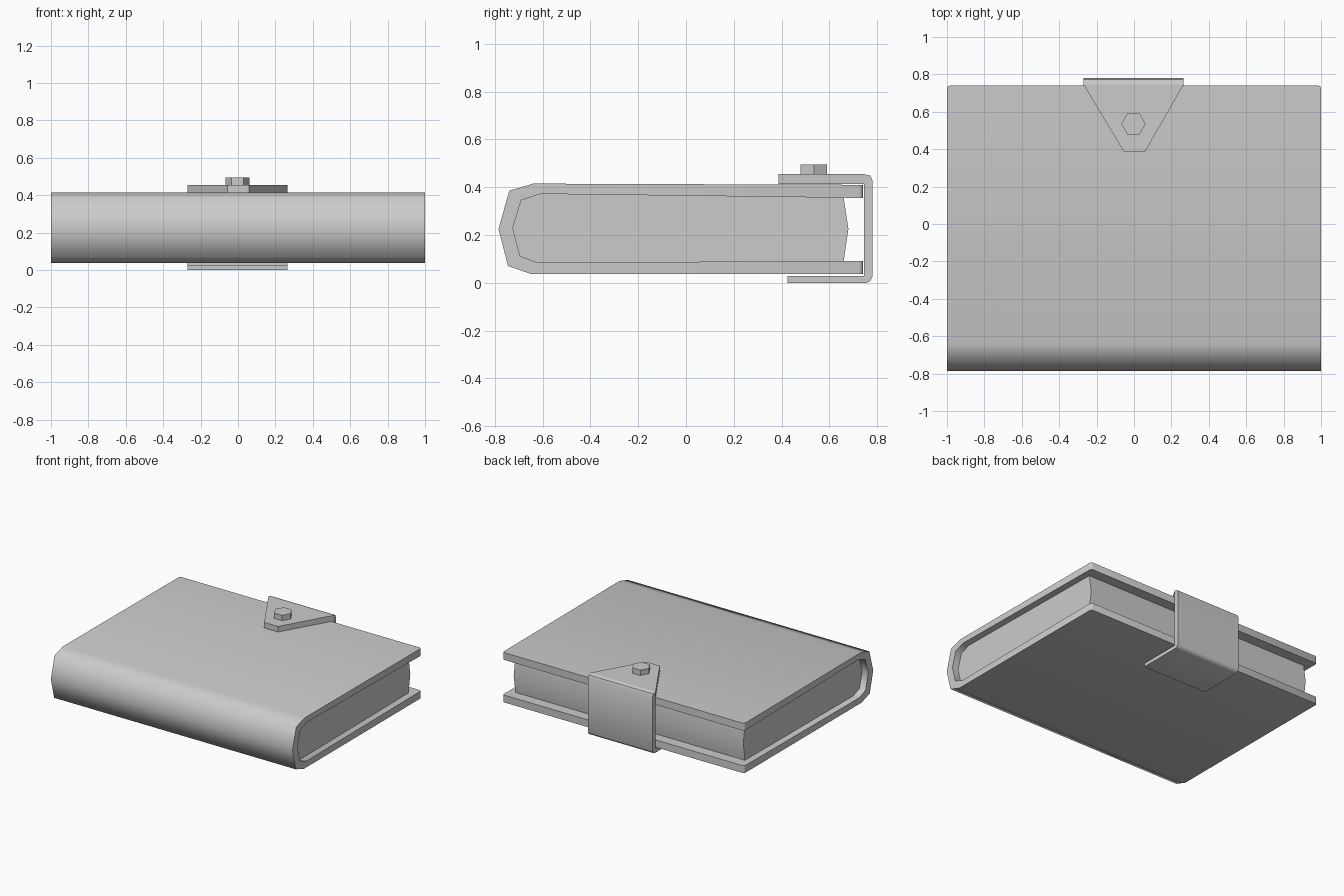
import bpy, bmesh, math
from mathutils import Vector

cube = bpy.data.objects.get("Cube")
if cube:
    bpy.data.objects.remove(cube, do_unlink=True)

grey = bpy.data.materials.new("plain_grey")
grey.use_nodes = True
GREY = (0.6, 0.6, 0.6, 1)
grey.diffuse_color = GREY
grey.node_tree.nodes["Principled BSDF"].inputs["Base Color"].default_value = GREY


def finish(name, bm, smooth=None):
    bmesh.ops.recalc_face_normals(bm, faces=bm.faces)
    mesh = bpy.data.meshes.new(name)
    bm.to_mesh(mesh)
    bm.free()
    mesh.materials.append(grey)
    obj = bpy.data.objects.new(name, mesh)
    bpy.context.collection.objects.link(obj)
    if smooth:
        bpy.ops.object.select_all(action='DESELECT')
        obj.select_set(True)
        bpy.context.view_layer.objects.active = obj
        bpy.ops.object.shade_smooth_by_angle(angle=math.radians(smooth))
    return obj


def extrude(points, depth):
    """Make a solid from one closed outline and a depth vector."""
    bm = bmesh.new()
    face = bm.faces.new([bm.verts.new(p) for p in points])
    new = bmesh.ops.extrude_face_region(bm, geom=[face])["geom"]
    verts = [v for v in new if isinstance(v, bmesh.types.BMVert)]
    bmesh.ops.translate(bm, vec=Vector(depth), verts=verts)
    return bm


def side_profile(points, x0, x1):
    return extrude([(x0, y, z) for y, z in points], (x1 - x0, 0, 0))


# Wrapped cover: a C-shaped section with a rounded spine at the front
outer = [(0.74, 0.41), (-0.64, 0.415), (-0.74, 0.385), (-0.785, 0.225),
         (-0.745, 0.07), (-0.65, 0.037), (0.74, 0.037)]
inner = [(0.74, 0.092), (-0.62, 0.084), (-0.695, 0.112), (-0.725, 0.23),
         (-0.69, 0.345), (-0.61, 0.372), (0.74, 0.355)]
bm = side_profile(outer + inner, -1, 1)
corners = [e for e in bm.edges
           if all(v.co.y > 0.7 for v in e.verts)
           and abs(e.verts[0].co.x - e.verts[1].co.x) < 0.01]
bmesh.ops.bevel(bm, geom=corners, offset=0.015, segments=2, affect='EDGES', profile=0.5)
finish("cover", bm, 62)

# Page block filling the cover, slightly bulged at the back
pages = inner[1:-1] + [(0.66, 0.357), (0.68, 0.225), (0.66, 0.091)]
finish("page_block", side_profile(pages, -0.95, 0.95), 30)

# Strap: lower tab and back, with the outer bends chamfered
STRAP_L, STRAP_R = -0.27, 0.265
band = [(0.425, 0), (0.755, 0), (0.772, 0.007), (0.78, 0.025),
        (0.78, 0.43), (0.772, 0.448), (0.745, 0.455), (0.745, 0.415),
        (0.745, 0.028), (0.425, 0.028)]
finish("strap_band", side_profile(band, STRAP_L, STRAP_R), 50)

# Tapered flap lying on the top cover
flap = [(STRAP_L, 0.745), (-0.055, 0.388), (0.06, 0.388), (STRAP_R, 0.745)]
finish("strap_flap", extrude([(x, y, 0.413) for x, y in flap], (0, 0, 0.042)))

# Hexagonal stud
hexagon = [(-0.003 + 0.065 * math.cos(i * math.pi / 3),
            0.535 + 0.065 * math.sin(i * math.pi / 3), 0.45) for i in range(6)]
finish("stud", extrude(hexagon, (0, 0, 0.045)))
